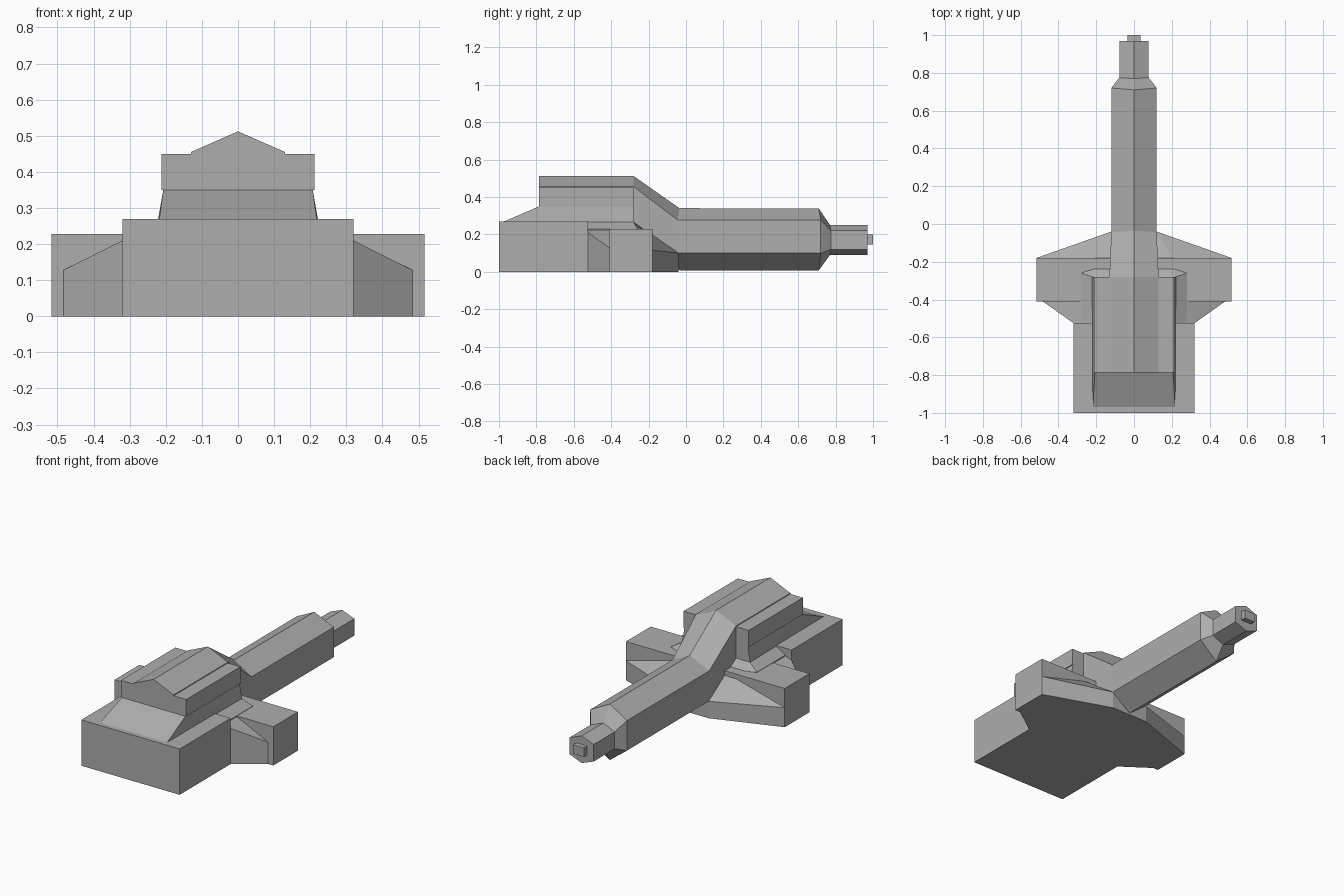
import bpy, bmesh

if "Cube" in bpy.data.objects:
    bpy.data.objects.remove(bpy.data.objects["Cube"])

grey = bpy.data.materials.new("neutral grey")
grey.diffuse_color = (0.42, 0.42, 0.42, 1)
grey.use_nodes = True
grey.node_tree.nodes["Principled BSDF"].inputs["Base Color"].default_value = grey.diffuse_color


def finish(name, bm):
    bmesh.ops.recalc_face_normals(bm, faces=bm.faces)
    me = bpy.data.meshes.new(name)
    bm.to_mesh(me)
    bm.free()
    me.materials.append(grey)
    ob = bpy.data.objects.new(name, me)
    bpy.context.collection.objects.link(ob)
    return ob


def hull(name, pts, mirror=False):
    """Flat-sided solid around points; optionally with both x signs of each point."""
    if mirror:
        pts = pts + [(-x, y, z) for x, y, z in pts if x]
    bm = bmesh.new()
    for p in pts:
        bm.verts.new(p)
    res = bmesh.ops.convex_hull(bm, input=bm.verts)
    junk = [g for g in res["geom_interior"] if isinstance(g, bmesh.types.BMVert)]
    bmesh.ops.delete(bm, geom=junk, context='VERTS')
    bmesh.ops.dissolve_limit(bm, angle_limit=0.01, verts=bm.verts, edges=bm.edges)
    return finish(name, bm)


def box(name, x, y0, y1, z0, z1):
    return hull(name, [(x, y, z) for y in (y0, y1) for z in (z0, z1)], True)


def loft(name, sections):
    """Skin hexagons given as (y ridge, y side, half width, top, shoulder, lower, bottom)."""
    bm = bmesh.new()
    rings = []
    for yr, ys, w, t, s, l, b in sections:
        pts = [(0, yr, t), (w, ys, s), (w, ys, l), (0, yr, b), (-w, ys, l), (-w, ys, s)]
        rings.append([bm.verts.new(p) for p in pts])
    for a, c in zip(rings, rings[1:]):
        for i in range(6):
            j = (i + 1) % 6
            bm.faces.new((a[i], a[j], c[j], c[i]))
    bm.faces.new(rings[0])
    bm.faces.new(rings[-1])
    return finish(name, bm)


# front body block and raised deck behind it
box("front_block", 0.32, -1.0, -0.525, 0, 0.27)
hull("rear_deck", [(0.22, -0.54, 0.265), (0.22, -0.28, 0.265), (0.28, -0.54, 0.23),
                   (0.28, -0.26, 0.23), (0.21, -0.235, 0.225),
                   (0.28, -0.54, 0), (0.28, -0.26, 0), (0.21, -0.235, 0)], True)

# side wings, with sloped fillets to the front block and the barrel
box("wing", 0.517, -0.41, -0.18, 0, 0.228)
for side, s in (("left", -1), ("right", 1)):
    hull(side + "_front_fillet", [(s * x, y, z) for x, y, z in [
        (0.32, -0.525, 0), (0.32, -0.525, 0.21), (0.49, -0.405, 0), (0.49, -0.405, 0.125),
        (0.27, -0.40, 0), (0.27, -0.40, 0.228), (0.27, -0.525, 0), (0.27, -0.525, 0.228)]])
    hull(side + "_rear_fillet", [(s * x, y, z) for x, y, z in [
        (0.0, -0.04, 0), (0.0, -0.04, 0.10), (0.12, -0.04, 0), (0.12, -0.04, 0.10),
        (0.517, -0.18, 0), (0.517, -0.18, 0.115), (0.2, -0.18, 0.2),
        (0.0, -0.18, 0), (0.0, -0.18, 0.2)]])

# upper housing: sloped skirt with front ramp, then a straight box
hull("housing_skirt", [(0.207, -0.785, 0.35), (0.207, -0.28, 0.35),
                       (0.218, -0.97, 0.27), (0.222, -0.28, 0.265)], True)
box("housing_box", 0.212, -0.785, -0.28, 0.35, 0.45)

# ridged roof bending down into the six-sided barrel, ending in a narrow muzzle
loft("barrel", [
    (-0.785, -0.785, 0.13, 0.512, 0.455, 0.30, 0.28),
    (-0.28, -0.28, 0.13, 0.512, 0.455, 0.265, 0.20),
    (-0.035, -0.045, 0.12, 0.34, 0.277, 0.10, 0.008),
    (0.71, 0.72, 0.12, 0.338, 0.277, 0.10, 0.008),
    (0.77, 0.775, 0.078, 0.25, 0.22, 0.12, 0.09),
    (0.97, 0.97, 0.078, 0.25, 0.22, 0.12, 0.09)])
box("muzzle_tip", 0.035, 0.96, 1.0, 0.147, 0.2)
